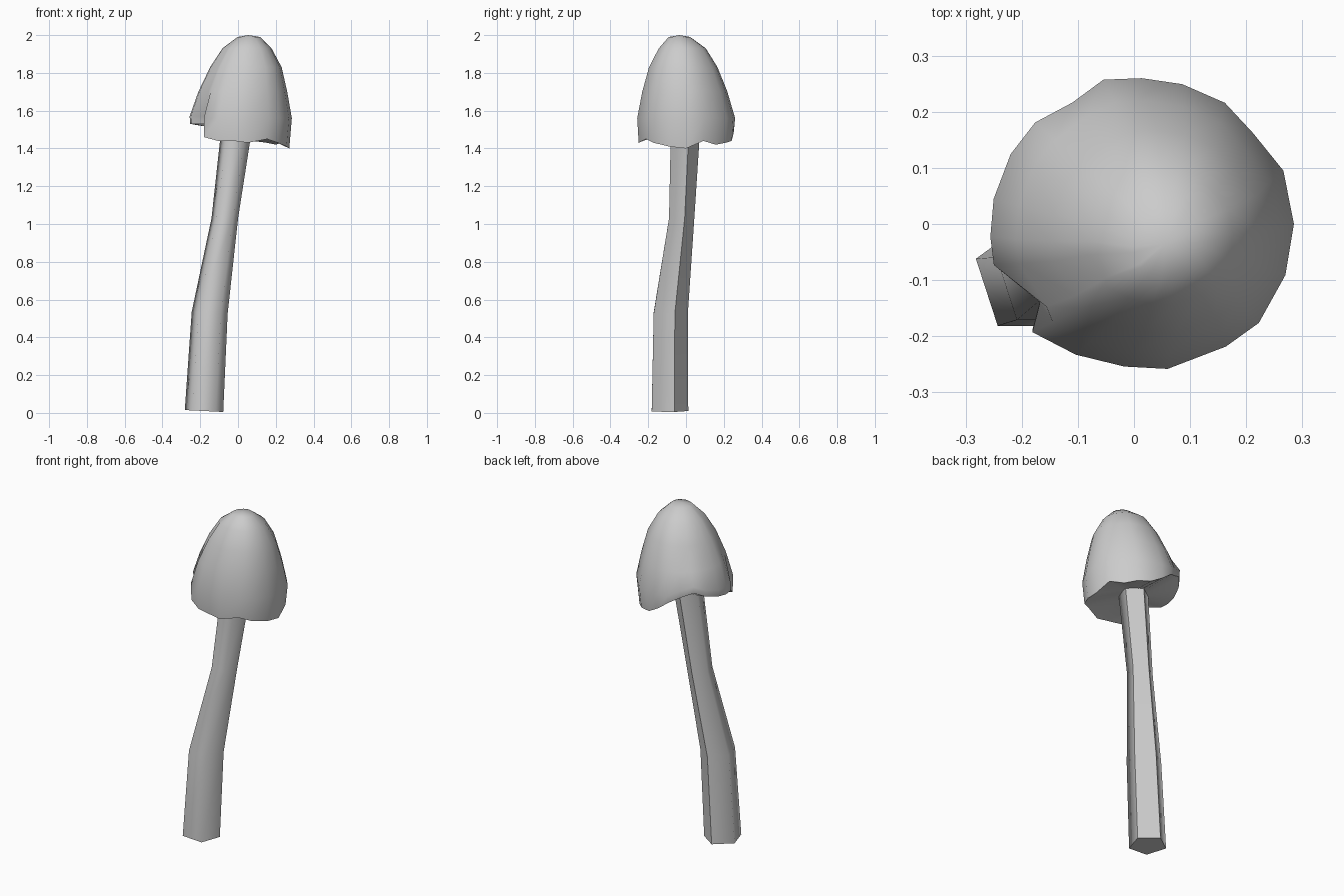
import bpy, bmesh
from math import cos, sin, radians
from mathutils import Vector

cube = bpy.data.objects.get("Cube")
if cube:
    bpy.data.objects.remove(cube, do_unlink=True)

grey = bpy.data.materials.new("pale_grey")
grey.use_nodes = True
grey.diffuse_color = (0.6, 0.6, 0.6, 1)
grey.node_tree.nodes["Principled BSDF"].inputs["Base Color"].default_value = grey.diffuse_color


def bridge(bm, low, high):
    """Join two rings of vertices with quads."""
    n = len(low)
    for i in range(n):
        j = (i + 1) % n
        bm.faces.new((low[i], low[j], high[j], high[i]))


def finish(bm, name):
    bmesh.ops.recalc_face_normals(bm, faces=bm.faces)
    for f in bm.faces:
        f.smooth = True
    mesh = bpy.data.meshes.new(name)
    bm.to_mesh(mesh)
    bm.free()
    mesh.materials.append(grey)
    obj = bpy.data.objects.new(name, mesh)
    bpy.context.collection.objects.link(obj)
    return obj


# Stem: bent five-sided tube (centre x, y, z, radius)
STEM = [(-.18, -.095, .01, .107), (-.15, -.09, .53, .1),
        (-.07, -.03, 1.03, .074), (-.005, -.01, 1.52, .086)]
bm = bmesh.new()
rings = []
for k, (x, y, z, r) in enumerate(STEM):
    tilt = -.05 if k < 2 else 0
    ring = []
    for i in range(5):
        a = radians(18 + 72 * i)
        ring.append(bm.verts.new((x + r * cos(a), y + r * sin(a), z + tilt * r * cos(a))))
    rings.append(ring)
for low, high in zip(rings, rings[1:]):
    bridge(bm, low, high)
    for i in (0, 1):
        bm.edges.get((low[i], high[i])).smooth = False
for end in (rings[0], rings[-1]):
    for e in bm.faces.new(end).edges:
        e.smooth = False
finish(bm, "stem")

# Cap rim: angle, radius, height of the ragged lower edge
RIM = [(0, .28, 1.4), (20, .278, 1.44), (38, .263, 1.42), (54, .267, 1.43),
       (72, .262, 1.44), (88, .26, 1.48), (103, .264, 1.53), (118, .245, 1.56),
       (135, .256, 1.59), (151, .257, 1.56), (170, .259, 1.54), (185, .262, 1.53),
       (196, .265, 1.53), (219, .222, 1.53), (226, .268, 1.46), (245, .257, 1.44),
       (265, .255, 1.44), (282, .264, 1.43), (306, .27, 1.45), (321, .28, 1.43),
       (341, .28, 1.41)]
# Cap dome above the rim: centre x, y, height, scale of the rim radius
DOME = [(.005, 0, 1.56, 1), (.017, -.007, 1.7, .87), (.035, -.015, 1.83, .7),
        (.043, -.02, 1.93, .48), (.055, -.035, 1.99, .22)]

bm = bmesh.new()
rings = [[], []] + [[] for _ in DOME]
for angle, radius, rim in RIM:
    a = radians(angle)
    d = Vector((cos(a), sin(a), 0))
    # underside ring against the stem, then the rim
    rings[0].append(bm.verts.new(Vector((-.008, -.012, 1.5)) + d * .07))
    rings[1].append(bm.verts.new(Vector((0, 0, rim)) + d * radius * .97))
    for k, (x, y, z, s) in enumerate(DOME):
        # the fold fades out above the lowest dome ring
        r = radius if k == 0 else max(radius, .256)
        z = max(z, rim + .04) if k == 0 else z
        rings[k + 2].append(bm.verts.new(Vector((x, y, z)) + d * r * s))
for low, high in zip(rings, rings[1:]):
    bridge(bm, low, high)
bm.faces.new(rings[0])
tip = bm.verts.new((.055, -.035, 2))
top = rings[-1]
for i in range(len(top)):
    bm.faces.new((top[i], top[(i + 1) % len(top)], tip))
for i in range(len(top)):
    bm.edges.get((rings[1][i], rings[1][(i + 1) % len(top)])).smooth = False
# Sharp crease beside the fold
for i in (12, 13, 14):
    bm.edges.get((rings[1][i], rings[2][i])).smooth = False
finish(bm, "cap")
